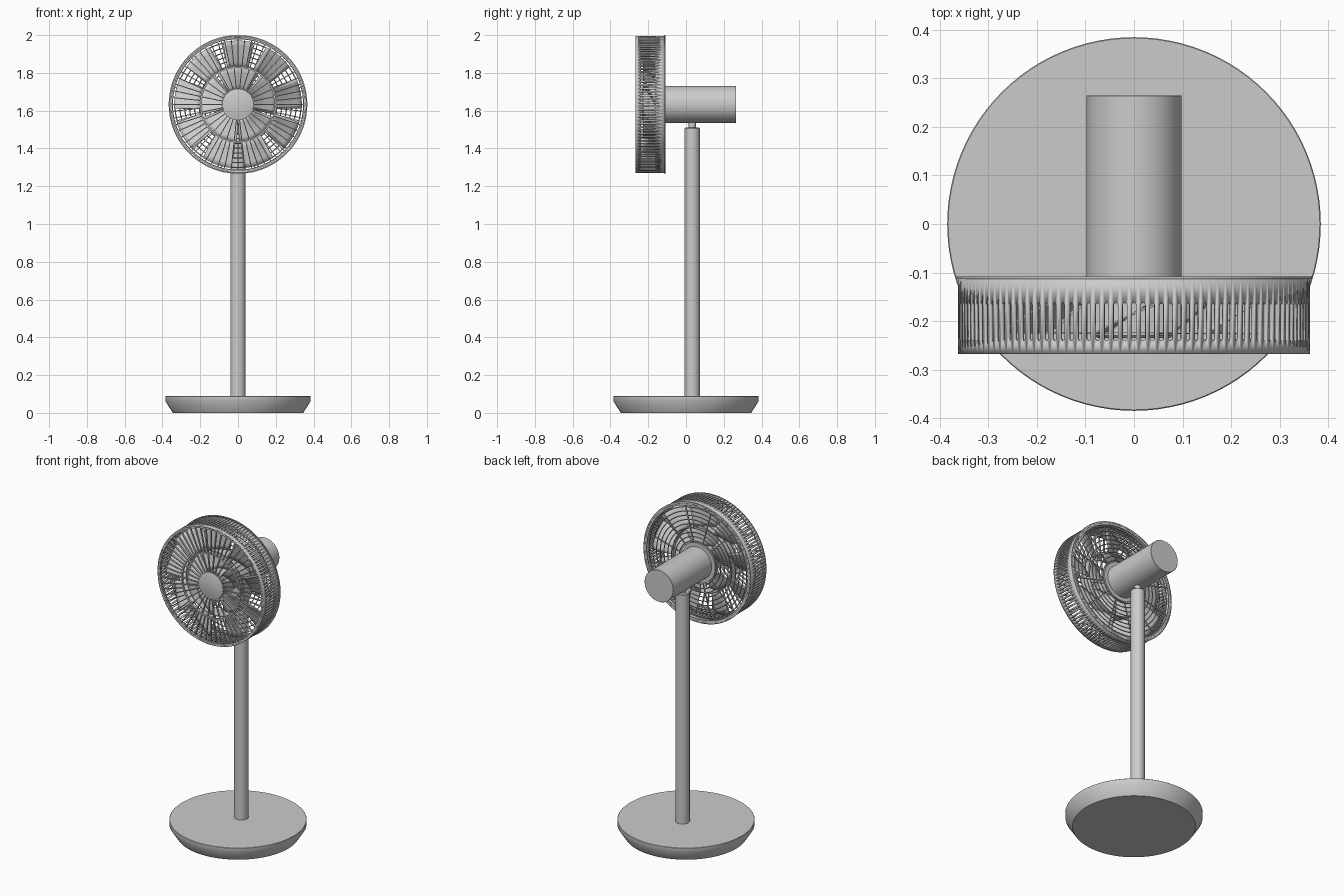
import bpy, bmesh
from math import sin, cos, pi, radians

if "Cube" in bpy.data.objects:
    bpy.data.objects.remove(bpy.data.objects["Cube"])

CZ = 1.633            # height of the fan axis
Y0, Y1 = -0.268, -0.108  # front and back of the drum


def polar(r, a, y):
    """Point around the fan axis (axis runs along y)."""
    return (r * cos(a), y, CZ + r * sin(a))


def finish(name, bm, angle=35):
    bmesh.ops.remove_doubles(bm, verts=bm.verts, dist=1e-5)
    bmesh.ops.recalc_face_normals(bm, faces=bm.faces)
    me = bpy.data.meshes.new(name)
    bm.to_mesh(me)
    bm.free()
    ob = bpy.data.objects.new(name, me)
    bpy.context.collection.objects.link(ob)
    bpy.ops.object.select_all(action='DESELECT')
    ob.select_set(True)
    bpy.context.view_layer.objects.active = ob
    bpy.ops.object.shade_smooth_by_angle(angle=radians(angle))
    return ob


def spin(bm, profile, point, n, closed):
    """Revolve (radius, position) pairs; open profiles get end caps."""
    rows = [[bm.verts.new(point(r, 2 * pi * i / n, p)) for r, p in profile] for i in range(n)]
    m = len(profile)
    for i in range(n):
        a, b = rows[i], rows[(i + 1) % n]
        for j in range(m if closed else m - 1):
            k = (j + 1) % m
            bm.faces.new((a[j], b[j], b[k], a[k]))
    if not closed:
        bm.faces.new([r[0] for r in rows])
        bm.faces.new([r[-1] for r in rows])


def lathe_y(name, profile, n=96, closed=False):
    bm = bmesh.new()
    spin(bm, profile, polar, n, closed)
    return finish(name, bm)


def lathe_z(name, profile, y=0.0, n=64):
    bm = bmesh.new()
    spin(bm, profile, lambda r, a, z: (r * cos(a), y + r * sin(a), z), n, False)
    return finish(name, bm)


def rect(r0, r1, y0, y1):
    return [(r0, y0), (r1, y0), (r1, y1), (r0, y1)]


def spokes(name, n, r0, r1, y0, y1, w, offset=0.0):
    """Flat radial bars."""
    bm = bmesh.new()
    for i in range(n):
        a = offset + 2 * pi * i / n
        vs = []
        for r in (r0, r1):
            for t, y in ((-w, y0), (w, y0), (w, y1), (-w, y1)):
                x, z = r * cos(a) - t / 2 * sin(a), r * sin(a) + t / 2 * cos(a)
                vs.append(bm.verts.new((x, y, CZ + z)))
        for f in ((0, 1, 2, 3), (4, 5, 6, 7), (0, 1, 5, 4), (1, 2, 6, 5), (2, 3, 7, 6), (3, 0, 4, 7)):
            bm.faces.new([vs[k] for k in f])
    return finish(name, bm)


def blades(name, n, r0, r1, half0, half1, ya, yb, offset):
    """Pitched blades, clockwise edge towards the back."""
    bm = bmesh.new()
    nr, ns = 5, 8
    for i in range(n):
        c = offset + 2 * pi * i / n
        grid = []
        for j in range(nr + 1):
            t = j / nr
            r, h = r0 + (r1 - r0) * t, half0 + (half1 - half0) * t
            row = []
            for k in range(ns + 1):
                s = 2 * k / ns - 1
                y = (ya + yb) / 2 - (yb - ya) / 2 * s + 0.006 * (1 - s * s)
                row.append(bm.verts.new(polar(r, c + h * s, y)))
            grid.append(row)
        for j in range(nr):
            for k in range(ns):
                bm.faces.new((grid[j][k], grid[j + 1][k], grid[j + 1][k + 1], grid[j][k + 1]))
    ob = finish(name, bm)
    m = ob.modifiers.new("thickness", 'SOLIDIFY')
    m.thickness, m.offset = 0.004, 0
    return ob


# Base, pole and tilt neck
lathe_z("base", [(0.345, 0), (0.385, 0.062), (0.385, 0.088), (0.383, 0.09)], n=96)
lathe_z("pole", [(0.04, 0.085), (0.04, 1.505), (0.036, 1.51)], y=0.033, n=48)
lathe_z("neck", [(0.02, 1.50), (0.02, 1.55)], y=0.033, n=32)

# Motor housing and rotor hub
lathe_y("motor_housing", [(0.098, Y1 - 0.01), (0.098, 0.264), (0.097, 0.265)], n=64)
lathe_y("rotor_hub", [(0.075, -0.235), (0.08, -0.23), (0.08, -0.115)], n=64)

# Drum wall: a ring of panels, each with one round-ended slot
R, N, SLOT_A, SLOT_B, HW = 0.363, 120, -0.24, -0.163, 0.0045
step = 2 * pi / N
half = HW / R
bm = bmesh.new()
for i in range(N):
    mid = i * step + pi / 2
    for side in (-1, 1):
        pts = [(side * step / 2, Y0), (0, Y0)]
        for k in range(5):
            t = k / 4 * pi / 2
            pts.append((side * half * sin(t), SLOT_A + HW * (1 - cos(t))))
        for k in range(5):
            t = k / 4 * pi / 2
            pts.append((side * half * cos(t), SLOT_B - HW * (1 - sin(t))))
        pts += [(0, Y1), (side * step / 2, Y1)]
        bm.faces.new([bm.verts.new(polar(R, mid + a, y)) for a, y in pts])
drum = finish("drum_wall", bm)
m = drum.modifiers.new("thickness", 'SOLIDIFY')
m.thickness, m.offset = 0.008, -1

# Drum rims
lathe_y("front_rim", rect(0.347, 0.363, Y0, Y0 + 0.012), 120, True)
lathe_y("back_rim", rect(0.345, 0.367, Y1 - 0.005, Y1), 120, True)

# Front grille
lathe_y("front_cap", [(0.083, Y0 + 0.012), (0.083, Y0 + 0.001), (0.081, Y0)], 64)
lathe_y("front_middle_ring", rect(0.194, 0.202, Y0, Y0 + 0.012), 96, True)
spokes("front_inner_spokes", 30, 0.08, 0.197, Y0 + 0.001, Y0 + 0.011, 0.005)
spokes("front_outer_spokes", 60, 0.198, 0.352, Y0 + 0.001, Y0 + 0.011, 0.005)

# Back grille: concentric wires on radial bars
bm = bmesh.new()
for i in range(9):
    rc = 0.13 + i * 0.0255
    wire = [(rc + 0.003 * cos(k * pi / 4), Y1 - 0.008 + 0.003 * sin(k * pi / 4)) for k in range(8)]
    spin(bm, wire, polar, 72, True)
finish("back_wires", bm, 60)
lathe_y("back_inner_ring", rect(0.097, 0.122, Y1 - 0.014, Y1 - 0.003), 64, True)
spokes("back_bars", 12, 0.11, 0.352, Y1 - 0.016, Y1 - 0.009, 0.005, radians(15))

# Rotor: five broad inner blades, a carrier ring, nine outer blades
blades("inner_blades", 5, 0.078, 0.197, radians(35), radians(34), -0.225, -0.15, radians(90))
lathe_y("rotor_ring", rect(0.195, 0.2, -0.225, -0.15), 96, True)
blades("outer_blades", 9, 0.198, 0.338, radians(16), radians(13.5), -0.225, -0.155, radians(250))
